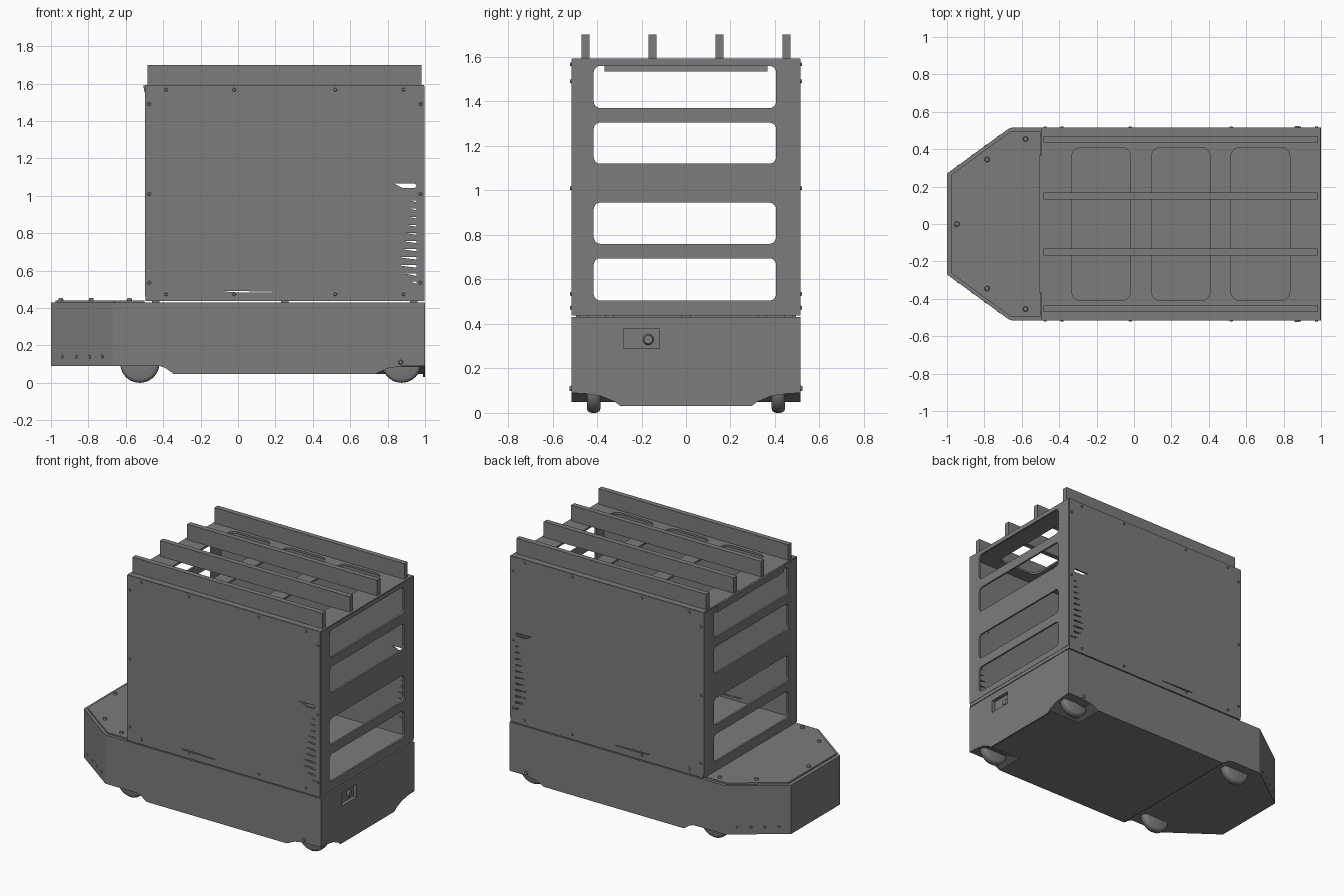
import bpy, bmesh, math
from mathutils import Matrix, Vector

if "Cube" in bpy.data.objects:
    bpy.data.objects.remove(bpy.data.objects["Cube"])

AXES = {'xz': ((1, 0, 0), (0, 0, 1), (0, 1, 0)),
        'yz': ((0, 1, 0), (0, 0, 1), (1, 0, 0)),
        'xy': ((1, 0, 0), (0, 1, 0), (0, 0, 1))}

dark = bpy.data.materials.new("dark_grey")
dark.diffuse_color = (0.2, 0.2, 0.2, 1)
dark.use_nodes = True
dark.node_tree.nodes["Principled BSDF"].inputs["Base Color"].default_value = dark.diffuse_color


def add_object(name, bm):
    bmesh.ops.remove_doubles(bm, verts=bm.verts, dist=1e-5)
    bmesh.ops.recalc_face_normals(bm, faces=bm.faces)
    for f in bm.faces:
        f.smooth = False
    me = bpy.data.meshes.new(name)
    bm.to_mesh(me)
    bm.free()
    me.materials.append(dark)
    ob = bpy.data.objects.new(name, me)
    bpy.context.collection.objects.link(ob)
    return ob


def plate(name, outer, plane, lo, hi, holes=()):
    """Flat outline with holes, extruded from lo to hi along the plane's normal."""
    cu = bpy.data.curves.new(name + "_outline", 'CURVE')
    cu.dimensions, cu.fill_mode, cu.extrude = '2D', 'BOTH', (hi - lo) / 2
    for loop in (outer, *holes):
        sp = cu.splines.new('POLY')
        sp.points.add(len(loop) - 1)
        for p, (u, v) in zip(sp.points, loop):
            p.co = (u, v, 0, 1)
        sp.use_cyclic_u = True
    tmp = bpy.data.objects.new("outline_helper", cu)
    bpy.context.collection.objects.link(tmp)
    dg = bpy.context.evaluated_depsgraph_get()
    me = bpy.data.meshes.new_from_object(tmp.evaluated_get(dg))
    bm = bmesh.new()
    bm.from_mesh(me)
    bpy.data.objects.remove(tmp)
    bpy.data.meshes.remove(me)
    u, v, w = (Vector(a) for a in AXES[plane])
    m = Matrix((u, v, w)).transposed().to_4x4()
    m.translation = w * (lo + hi) / 2
    bm.transform(m)
    return add_object(name, bm)


def rect(u0, u1, v0, v1, r=0.0):
    if not r:
        return [(u0, v0), (u1, v0), (u1, v1), (u0, v1)]
    pts = []
    for i, (cu, cv) in enumerate(((u1 - r, v1 - r), (u0 + r, v1 - r), (u0 + r, v0 + r), (u1 - r, v0 + r))):
        for k in range(6):
            a = math.radians(90 * i + 18 * k)
            pts.append((cu + r * math.cos(a), cv + r * math.sin(a)))
    return pts


def box(name, x0, x1, y0, y1, z0, z1):
    return plate(name, rect(x0, x1, y0, y1), 'xy', z0, z1)


def studs(name, spots, r, depth):
    """Many small round heads; each spot is (position, direction)."""
    bm = bmesh.new()
    for pos, d in spots:
        m = Matrix.Translation(pos) @ Vector(d).to_track_quat('Z', 'Y').to_matrix().to_4x4()
        bmesh.ops.create_cone(bm, cap_ends=True, segments=14, radius1=r, radius2=r * 0.65,
                              depth=depth * 2, matrix=m)
    return add_object(name, bm)


def cut(ob, cutter):
    md = ob.modifiers.new("cut", 'BOOLEAN')
    md.operation, md.solver, md.object = 'DIFFERENCE', 'EXACT', cutter
    dg = bpy.context.evaluated_depsgraph_get()
    me = bpy.data.meshes.new_from_object(ob.evaluated_get(dg))
    ob.modifiers.clear()
    ob.data = me
    bpy.data.objects.remove(cutter)


# Main chassis with stepped underside
chassis = plate("chassis", [(-0.503, 0.43), (-0.503, 0.09), (-0.42, 0.09), (-0.39, 0.08), (-0.345, 0.048),
                            (0.99, 0.048), (0.99, 0.43)], 'xz', -0.515, 0.515)
# Rear wheel wells
for s in (-1, 1):
    bm = bmesh.new()
    layers = ((0.0, 0.70, 0.27), (0.05, 0.74, 0.31), (0.077, 0.80, 0.38), (0.09, 0.88, 0.46))
    rings = [[bm.verts.new((x, s * y, z)) for x, y in ((x0, y0), (1.1, y0), (1.1, 0.6), (x0, 0.6))]
             for z, x0, y0 in layers]
    for a, b in zip(rings, rings[1:]):
        for i in range(4):
            bm.faces.new((a[i], a[(i + 1) % 4], b[(i + 1) % 4], b[i]))
    bm.faces.new(rings[0])
    bm.faces.new(rings[-1])
    cut(chassis, add_object("well_cutter", bm))
cut(chassis, box("socket_cutter", 0.96, 1.1, -0.28, -0.12, 0.29, 0.38))

# End plate of the chassis, arched over the wheels, with a socket opening
arch = [(0.295, 0.03), (0.32, 0.05), (0.38, 0.075), (0.45, 0.086), (0.515, 0.09)]
outline = arch + [(0.515, 0.43), (-0.515, 0.43)] + [(-y, z) for y, z in reversed(arch)]
plate("chassis_end_plate", outline, 'yz', 0.99, 1.0, [rect(-0.28, -0.12, 0.29, 0.38)])
box("socket_panel", 0.955, 0.975, -0.28, -0.12, 0.29, 0.38)
studs("socket_button", [((0.975, -0.17, 0.33), (1, 0, 0))], 0.03, 0.012)

# Nose with chamfered corners and its lid
half = [(-1.0, 0.27), (-0.67, 0.51), (-0.655, 0.515), (-0.503, 0.515)]
plate("nose", half + [(x, -y) for x, y in reversed(half)], 'xy', 0.09, 0.43)
half = [(-0.975, 0.265), (-0.66, 0.495), (-0.5, 0.495)]
plate("nose_lid", half + [(x, -y) for x, y in reversed(half)], 'xy', 0.43, 0.441)
studs("nose_lid_bolts", [((x, y, 0.441), (0, 0, 1)) for x, y in
                         ((-0.947, 0), (-0.785, 0.345), (-0.785, -0.345), (-0.58, 0.455), (-0.58, -0.455))],
      0.017, 0.012)
studs("nose_side_studs", [((x, s * (0.27 + (x + 1) * 0.727), 0.14), (-0.588, s * 0.809, 0))
                          for x in (-0.94, -0.865, -0.795, -0.725) for s in (-1, 1)], 0.011, 0.002)

# Wheels: rounded tyre profile spun about the axle
profile = [(-0.031, 0.0), (-0.031, 0.085), (-0.026, 0.097), (-0.016, 0.104), (0, 0.105),
           (0.016, 0.104), (0.026, 0.097), (0.031, 0.085), (0.031, 0.0)]
for xname, x in (("front", -0.525), ("rear", 0.875)):
    for yname, y in (("right", -0.415), ("left", 0.415)):
        bm = bmesh.new()
        vs = [bm.verts.new((x, y + w, 0.105 + r)) for w, r in profile]
        es = [bm.edges.new(p) for p in zip(vs, vs[1:])]
        bmesh.ops.spin(bm, geom=vs + es, cent=(x, y, 0.105), axis=(0, 1, 0), angle=math.tau, steps=40)
        wheel = add_object(f"{xname}_{yname}_wheel", bm)
        bpy.context.view_layer.objects.active = wheel
        wheel.select_set(True)
        bpy.ops.object.shade_smooth_by_angle(angle=math.radians(35))
        wheel.select_set(False)

# Cabinet floor on small spacers
box("cabinet_floor", -0.495, 0.995, -0.51, 0.51, 0.437, 0.465)
for x in (-0.44, 0.25, 0.94):
    for y in (-0.46, -0.345, 0, 0.345, 0.46):
        box("floor_spacer", x - 0.02, x + 0.02, y - 0.02, y + 0.02, 0.425, 0.445)

# Side panels with tapered vent slots
vents = [[(0.83, 1.066), (0.88, 1.042), (0.945, 1.042), (0.956, 1.053), (0.945, 1.066)],
         [(-0.075, 0.492), (-0.075, 0.488), (0.0, 0.483), (0.185, 0.483), (0.185, 0.487)]]
tips = [0.93, 0.895, 0.87, 0.87, 0.885, 0.89, 0.9, 0.905, 0.915, 0.92, 0.925]
for i, tip in enumerate(tips):
    z = 0.535 + 0.0435 * i
    h = 0.015 - 0.0007 * i
    vents.append([(tip, z + h * 0.5), (tip, z + h * 0.3), (0.955, z - h * 0.5), (0.955, z + h * 0.5)])
for name, lo in (("right", -0.515), ("left", 0.503)):
    plate(f"{name}_side_panel", rect(-0.495, 0.995, 0.437, 1.59), 'xz', lo, lo + 0.012, vents)

# Panel bolts
spots = [(x, z) for x in (-0.385, -0.02, 0.52, 0.885) for z in (1.567, 0.473)]
spots += [(x, z) for x in (-0.475, 0.975) for z in (1.49, 1.01, 0.535)]
studs("side_panel_bolts", [((x, s * 0.515, z), (0, s, 0)) for x, z in spots for s in (-1, 1)], 0.011, 0.007)
studs("axle_bolts", [((0.87, s * 0.515, 0.11), (0, s, 0)) for s in (-1, 1)], 0.015, 0.009)

# Open end frames with four windows
windows = [rect(-0.415, 0.405, a, b, 0.03) for a, b in
           ((0.505, 0.695), (0.76, 0.945), (1.12, 1.305), (1.37, 1.56))]
for name, lo in (("nose_end_frame", -0.498), ("tail_end_frame", 0.985)):
    plate(name, rect(-0.513, 0.513, 0.462, 1.588), 'yz', lo, lo + 0.013, windows)
box("tail_sill", 0.985, 0.996, -0.513, 0.513, 0.437, 0.462)

# Hinged strip under the top edge at the nose end
plate("top_strip", [(-0.507, 1.59), (-0.495, 1.535), (-0.47, 1.535), (-0.48, 1.59)], 'xz', -0.367, 0.367)

# Roof with three openings and four rails
plate("roof", rect(-0.495, 0.995, -0.512, 0.512), 'xy', 1.578, 1.592,
      [rect(a, a + 0.315, -0.41, 0.41, 0.05) for a in (-0.333, 0.093, 0.518)])
for y in (-0.452, -0.15, 0.15, 0.452):
    box("roof_rail", -0.485, 0.98, y - 0.018, y + 0.018, 1.59, 1.70)
